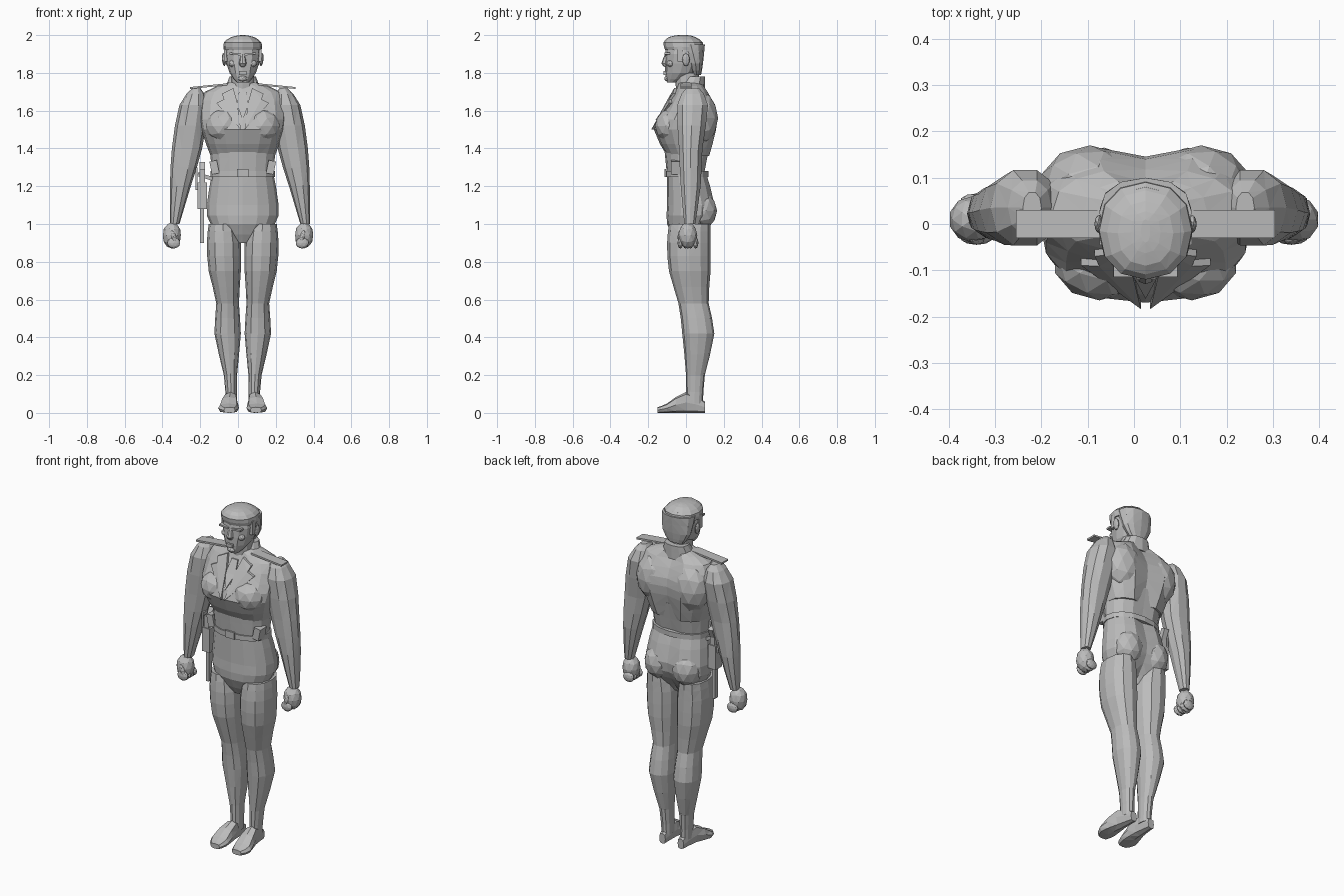
import bpy, bmesh, math
from mathutils import Matrix, Vector
from mathutils.bvhtree import BVHTree

default_cube = bpy.data.objects.get("Cube")
if default_cube:
    bpy.data.objects.remove(default_cube, do_unlink=True)

MIDDLE = .025  # symmetry line of the body
SIDES = {"left": 1, "right": -1}

grey = bpy.data.materials.new("plain_grey")
grey.use_nodes = True
grey.diffuse_color = (.5, .5, .5, 1)
grey.node_tree.nodes["Principled BSDF"].inputs["Base Color"].default_value = grey.diffuse_color


def finish(name, bm):
    """Turn the bmesh into a faceted grey object."""
    bmesh.ops.triangulate(bm, faces=bm.faces[:])
    bmesh.ops.recalc_face_normals(bm, faces=bm.faces[:])
    mesh = bpy.data.meshes.new(name)
    bm.to_mesh(mesh)
    bm.free()
    mesh.materials.append(grey)
    part = bpy.data.objects.new(name, mesh)
    bpy.context.collection.objects.link(part)
    return part


def add_midpoints(rings):
    """Insert a smooth spline ring between each pair of key rings."""
    keys = [Vector(ring) for ring in rings]
    result = [keys[0]]
    for before, start, end, after in zip(keys[:1] + keys, keys, keys[1:], keys[2:] + keys[-1:]):
        result.append((start + end) * .5 + (start + end - before - after) / 16)
        result.append(end)
    return result


def bulge(value, power):
    return math.copysign(abs(value) ** (2 / power), value)


def loft(name, rings, sides=12, power=2.2, along_y=False, groove=0):
    """Skin oval rings (position, a_min, a_max, b_min, b_max) along z or y."""
    bm = bmesh.new()
    loops = []
    for position, a_min, a_max, b_min, b_max in add_midpoints(rings):
        loop = []
        for step in range(sides):
            angle = math.tau * step / sides
            a = (a_min + a_max + (a_max - a_min) * bulge(math.cos(angle), power)) / 2
            b = (b_min + b_max + (b_max - b_min) * bulge(math.sin(angle), power)) / 2
            if step * 4 == sides:  # spine line at the back
                b -= groove
            corner = (a, position, b) if along_y else (a, b, position)
            loop.append(bm.verts.new(corner))
        loops.append(loop)
    for lower, upper in zip(loops, loops[1:]):
        for step in range(sides):
            bm.faces.new((lower[step - 1], lower[step], upper[step], upper[step - 1]))
    bm.faces.new(loops[0])
    bm.faces.new(loops[-1])
    return finish(name, bm)


def centred_loft(name, rings, **options):
    """Rings are (height, half_width, front, back)."""
    full = [(z, MIDDLE - half, MIDDLE + half, front, back) for z, half, front, back in rings]
    return loft(name, full, **options)


def paired_loft(name, rings, middle=MIDDLE, **options):
    """Rings are (position, inner, outer, b_min, b_max), built on both sides."""
    for side, sign in SIDES.items():
        full = [(position, middle + sign * inner, middle + sign * outer, low, high)
                for position, inner, outer, low, high in rings]
        loft(f"{side}_{name}", full, **options)


def solid(name, location, size, turn=0, tilt=0, ball=False):
    """Box or faceted ball, turned about y and tilted about x."""
    bm = bmesh.new()
    if ball:
        bmesh.ops.create_icosphere(bm, subdivisions=2, radius=.5)
    else:
        bmesh.ops.create_cube(bm, size=1)
    placement = (Matrix.Translation(location)
                 @ Matrix.Rotation(turn, 4, "Y")
                 @ Matrix.Rotation(tilt, 4, "X")
                 @ Matrix.Diagonal((*size, 1)))
    bmesh.ops.transform(bm, matrix=placement, verts=bm.verts)
    finish(name, bm)


def paired_solid(name, location, size, turn=0, middle=MIDDLE, ball=False):
    offset, y, z = location
    for side, sign in SIDES.items():
        solid(f"{side}_{name}", (middle + sign * offset, y, z), size, sign * turn, ball=ball)


# Hips, waist and cropped jacket
centred_loft("hips", [(.9, .04, -.05, .05), (1, .17, -.1, .13), (1.1, .19, -.1, .16),
                      (1.28, .16, -.1, .11)], sides=16, groove=.02)
paired_solid("buttock", (.09, .08, 1.07), (.17, .17, .2), ball=True)
centred_loft("waist", [(1.25, .16, -.1, .1), (1.45, .18, -.12, .14)], sides=16, groove=.01)
centred_loft("belt", [(1.25, .17, -.11, .12), (1.28, .17, -.11, .12)], sides=16)
paired_solid("belt_pouch", (.15, -.05, 1.3), (.04, .06, .07), turn=.2)
solid("belt_buckle", (MIDDLE, -.11, 1.27), (.06, .01, .04))
jacket = centred_loft("jacket", [(1.36, .17, -.1, .13), (1.5, .22, -.17, .17),
                                 (1.6, .23, -.12, .17), (1.7, .2, -.06, .12),
                                 (1.75, .07, -.04, .08)], sides=16, power=2.4, groove=.03)
paired_solid("chest", (.1, -.08, 1.52), (.2, .17, .18), ball=True)
paired_solid("shoulder_blade", (.12, .08, 1.56), (.22, .18, .28), ball=True)
paired_solid("shoulder_strap", (.18, 0, 1.73), (.2, .06, .01), turn=.1)

# Lapels and tie, laid on the jacket front
bm = bmesh.new()
bm.from_mesh(jacket.data)
jacket_surface = BVHTree.FromBMesh(bm)
bm.free()


def chest_plate(name, outline, lift, sign=1):
    bm = bmesh.new()
    front, back = [], []
    for offset, z in outline:
        start = Vector((MIDDLE + sign * offset, -1, z))
        hit = jacket_surface.ray_cast(start, Vector((0, 1, 0)))[0]
        front.append(bm.verts.new(hit - Vector((0, lift, 0))))
        back.append(bm.verts.new(hit))
    bm.faces.new(front)
    bm.faces.new(back)
    for step in range(len(outline)):
        bm.faces.new((front[step - 1], front[step], back[step], back[step - 1]))
    finish(name, bm)


lapel_outline = [(.05, 1.72), (.11, 1.69), (.1, 1.66), (.14, 1.64), (.01, 1.5), (.03, 1.65)]
for side, sign in SIDES.items():
    chest_plate(f"{side}_lapel", lapel_outline, lift=.015, sign=sign)
chest_plate("tie", [(-.02, 1.7), (.02, 1.7), (.03, 1.63), (0, 1.55), (-.03, 1.63)], lift=.008)

# Arms and fists
paired_loft("arm", [(1.72, .21, .25, 0, .07), (1.63, .17, .32, -.05, .12),
                    (1.4, .2, .36, -.04, .09), (1.2, .26, .37, -.03, .08),
                    (1, .32, .37, -.01, .05)], middle=.01, sides=10)
paired_solid("fist", (.35, .01, .94), (.1, .1, .14), middle=0, ball=True)
paired_solid("thumb", (.34, -.03, .93), (.03, .03, .08), turn=.3, middle=0, ball=True)
for finger in range(4):
    knuckle = (.34, -.03 + finger * .027, .9)
    paired_solid(f"finger_{finger}", knuckle, (.07, .03, .06), middle=0, ball=True)

# Legs and feet
paired_loft("leg", [(1, .03, .18, -.09, .13), (.9, .01, .19, -.1, .13),
                    (.75, .01, .18, -.09, .13), (.58, .02, .14, -.04, .12),
                    (.42, .01, .15, -.02, .15), (.2, .03, .1, 0, .1),
                    (.05, .03, .09, 0, .09)])
paired_loft("foot", [(.1, .04, .08, 0, .06), (0, .03, .1, 0, .11),
                     (-.1, .02, .13, 0, .05), (-.15, .04, .1, 0, .03)],
            sides=8, power=3, along_y=True)

# Neck and collar
centred_loft("neck", [(1.68, .06, -.05, .07), (1.8, .06, -.06, .07)])
centred_loft("collar", [(1.7, .1, -.06, .1), (1.78, .07, 0, .1)])

# Head and hair
centred_loft("head", [(1.75, .03, -.1, -.05), (1.8, .07, -.11, .05),
                      (1.9, .095, -.11, .09), (1.97, .08, -.1, .08)])
centred_loft("hair_top", [(1.92, .1, -.11, .09), (1.96, .1, -.12, .09),
                          (1.99, .06, -.09, .05), (2, .01, -.04, .01)])
centred_loft("hair_back", [(1.79, .05, .03, .08), (1.85, .09, .01, .09), (1.95, .1, -.05, .1)])
centred_loft("nose", [(1.83, .01, -.11, -.09), (1.85, .02, -.13, -.09), (1.9, .01, -.11, -.09)],
             sides=8)
paired_solid("sideburn", (.09, -.03, 1.9), (.02, .03, .08))
paired_solid("ear", (.1, 0, 1.87), (.02, .04, .07), turn=.1, ball=True)
paired_solid("brow", (.04, -.1, 1.9), (.06, .03, .01), turn=-.1)
paired_solid("eye", (.04, -.09, 1.88), (.03, .02, .02), ball=True)
paired_solid("cheek", (.05, -.08, 1.85), (.05, .04, .04), ball=True)
solid("lips", (MIDDLE, -.11, 1.8), (.04, .02, .02))
solid("chin", (MIDDLE, -.1, 1.77), (.05, .03, .03), ball=True)

# Holster and sidearm on the right hip
solid("holster_tip", (-.19, 0, 1), (.02, .03, .2))
solid("holster_pocket", (-.19, 0, 1.15), (.05, .06, .14))
solid("holster_guard", (-.22, 0, 1.24), (.01, .04, .12))
solid("holster_strap", (-.17, 0, 1.25), (.09, .03, .02), turn=.3)
solid("sidearm_frame", (-.19, 0, 1.24), (.03, .05, .1))
solid("sidearm_grip", (-.19, .02, 1.29), (.03, .03, .07), tilt=-.4)
